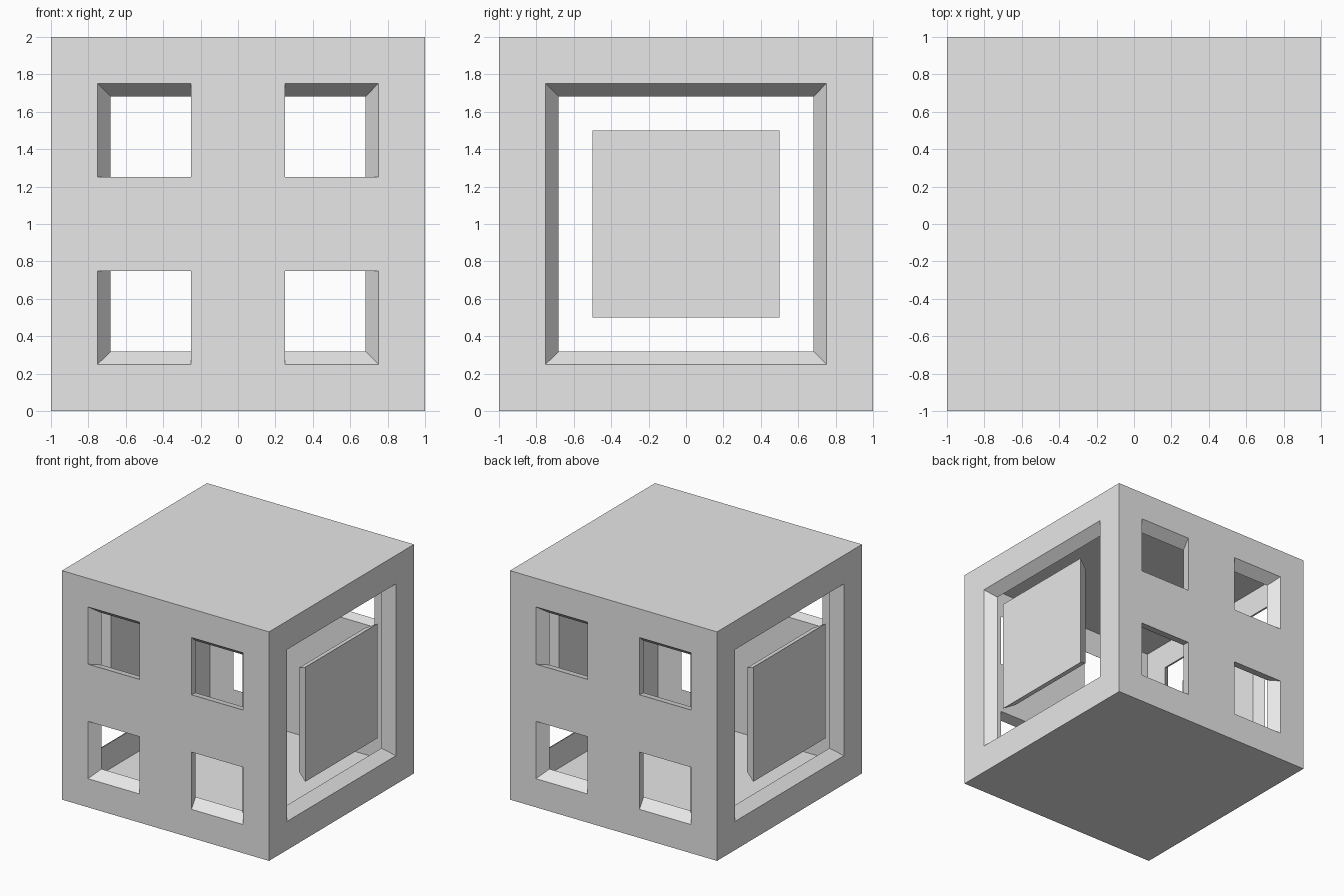
import bpy, bmesh
from mathutils import Vector

cube = bpy.data.objects.get("Cube")
if cube:
    bpy.data.objects.remove(cube, do_unlink=True)

# One grey material
grey = bpy.data.materials.new("plain_grey")
grey.use_nodes = True
colour = (0.8, 0.8, 0.8, 1)
grey.diffuse_color = colour
grey.node_tree.nodes["Principled BSDF"].inputs["Base Color"].default_value = colour

INNER = 1 / 1.1          # inner skin is the outer skin shrunk about the centre
CENTRE = Vector((0, 0, 1))
CUTS = [-1, -0.75, -0.25, 0.25, 0.75, 1]


def wall_quad(bm, axis, side, u, v):
    """Add one quad on the cube wall at axis = side."""
    corners = [(u[0], v[0]), (u[1], v[0]), (u[1], v[1]), (u[0], v[1])]
    verts = []
    for a, b in corners:
        p = [a, b]
        p.insert(axis, side)
        verts.append(bm.verts.new(p))
    bm.faces.new(verts)


def thicken(bm, name):
    """Give the skin a tapered inner copy and close the open rims."""
    bmesh.ops.remove_doubles(bm, verts=bm.verts[:], dist=0.0001)
    rims = [e for e in bm.edges if e.is_boundary]
    inner = {v: bm.verts.new(v.co * INNER) for v in bm.verts[:]}
    for f in bm.faces[:]:
        bm.faces.new([inner[v] for v in reversed(f.verts)])
    for e in rims:
        a, b = e.verts
        bm.faces.new((a, b, inner[b], inner[a]))
    bmesh.ops.recalc_face_normals(bm, faces=bm.faces[:])
    bmesh.ops.translate(bm, verts=bm.verts[:], vec=CENTRE)
    mesh = bpy.data.meshes.new(name)
    bm.to_mesh(mesh)
    bm.free()
    mesh.materials.append(grey)
    obj = bpy.data.objects.new(name, mesh)
    bpy.context.collection.objects.link(obj)


def is_open(axis, i, j):
    if axis == 0:                        # one large opening on each side
        return 1 <= i <= 3 and 1 <= j <= 3
    if axis == 1:                        # four windows on front and back
        return i in (1, 3) and j in (1, 3)
    return False                         # closed roof and floor


# Hollow box with its openings
bm = bmesh.new()
for axis in range(3):
    for side in (-1, 1):
        for i in range(5):
            for j in range(5):
                if not is_open(axis, i, j):
                    wall_quad(bm, axis, side, CUTS[i:i + 2], CUTS[j:j + 2])
thicken(bm, "box_shell")

# Floating panel in each side opening
for side, name in ((1, "left_panel"), (-1, "right_panel")):
    bm = bmesh.new()
    wall_quad(bm, 0, side, (-0.5, 0.5), (-0.5, 0.5))
    thicken(bm, name)
